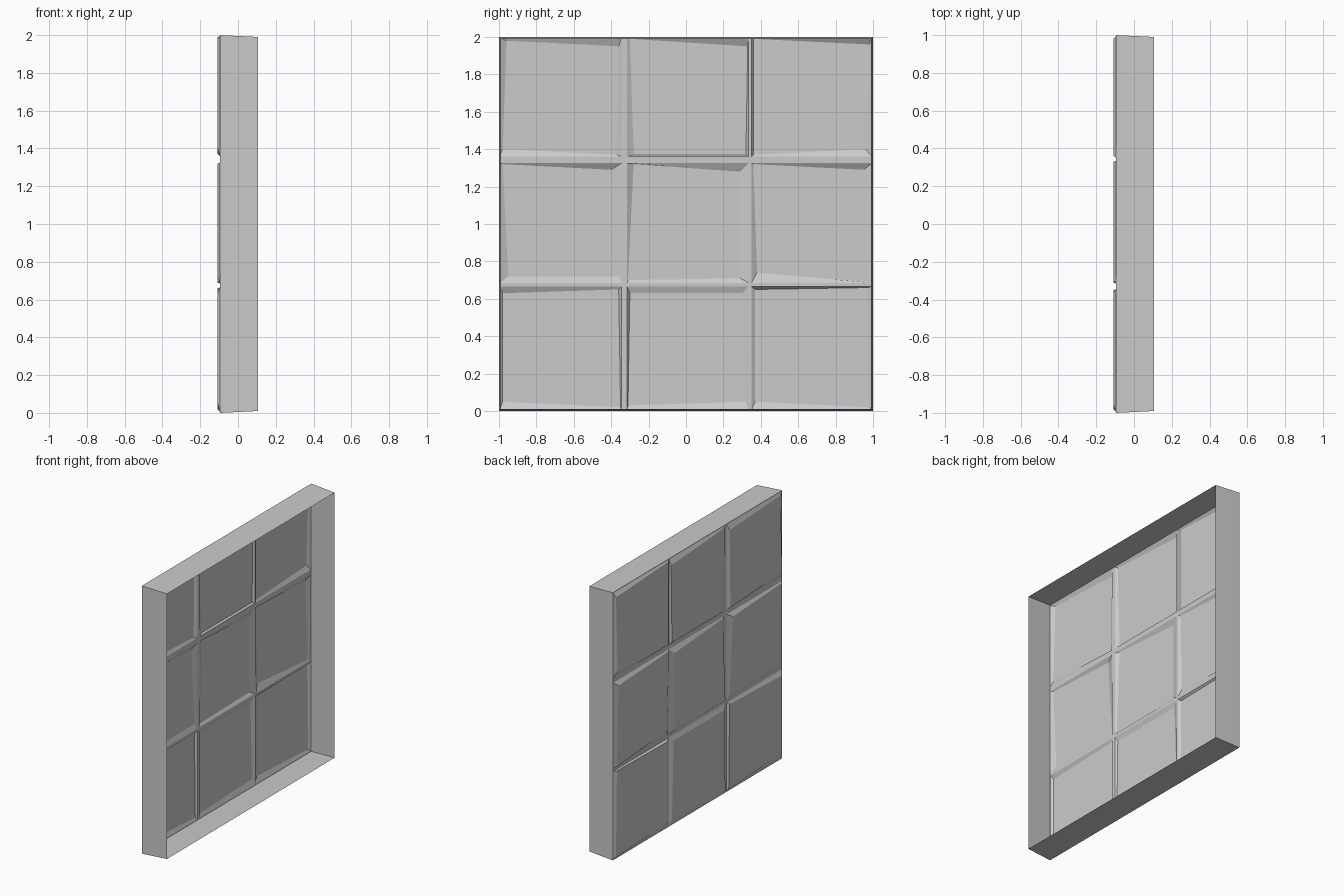
import bpy, bmesh

if "Cube" in bpy.data.objects:
    bpy.data.objects.remove(bpy.data.objects["Cube"])

X_BACK, X_TILE, X_OPEN = -0.095, -0.108, 0.106

# Grid lines of the back sheet: odd cells hold tiles, even cells are grooves
YS = [-1, -0.995, -0.345, -0.315, 0.335, 0.35, 0.995, 1]
ZS = [0, 0.005, 0.665, 0.685, 1.325, 1.36, 1.995, 2]

# Irregular raised tile faces in hundredths (y, z), rows from bottom to top;
# corners: top left, top right, bottom right, bottom left
TILES = [
    [(-98, 63, -36, 65, -35, 2, -98, 5), (-30, 63, 30, 63, 32, 5, -31, 3), (37, 65, 97, 66, 98, 2, 37, 5)],
    [(-98, 132, -40, 129, -36, 72, -95, 72), (-28, 132, 29, 128, 29, 71, -31, 70), (36, 132, 95, 129, 97, 69, 38, 74)],
    [(-96, 198, -36, 195, -37, 137, -98, 140), (-30, 199, 33, 195, 32, 137, -28, 137), (36, 199, 98, 196, 96, 140, 36, 137)],
]

bm = bmesh.new()
grid = [[bm.verts.new((X_BACK, y, z)) for y in YS] for z in ZS]

# Back sheet with hollow, bevelled tiles pushed out of it
for r in range(7):
    for c in range(7):
        base = [grid[r + 1][c], grid[r + 1][c + 1], grid[r][c + 1], grid[r][c]]
        if r % 2 and c % 2:
            t = TILES[r // 2][c // 2]
            top = [bm.verts.new((X_TILE, t[2 * i] / 100, t[2 * i + 1] / 100)) for i in range(4)]
            bm.faces.new(top)
            for i in range(4):
                j = (i + 1) % 4
                bm.faces.new((base[i], base[j], top[j], top[i]))
        else:
            bm.faces.new(base)

# Slightly tapered side walls, open towards +x
rim = [bm.verts.new((X_OPEN, y, z)) for y, z in
       ((-0.99, 0.01), (0.99, 0.01), (0.99, 1.99), (-0.99, 1.99))]
sides = [grid[0], [row[-1] for row in grid], grid[-1][::-1], [row[0] for row in grid][::-1]]
for i, edge in enumerate(sides):
    bm.faces.new(list(edge) + [rim[(i + 1) % 4], rim[i]])

bmesh.ops.recalc_face_normals(bm, faces=bm.faces)
# Make the normals point out of the shell
bm.normal_update()
if sum(f.normal.x * f.calc_area() for f in bm.faces) > 0:
    bmesh.ops.reverse_faces(bm, faces=bm.faces)

mesh = bpy.data.meshes.new("stone_tile_panel")
bm.to_mesh(mesh)
bm.free()
bpy.context.collection.objects.link(bpy.data.objects.new("stone_tile_panel", mesh))
